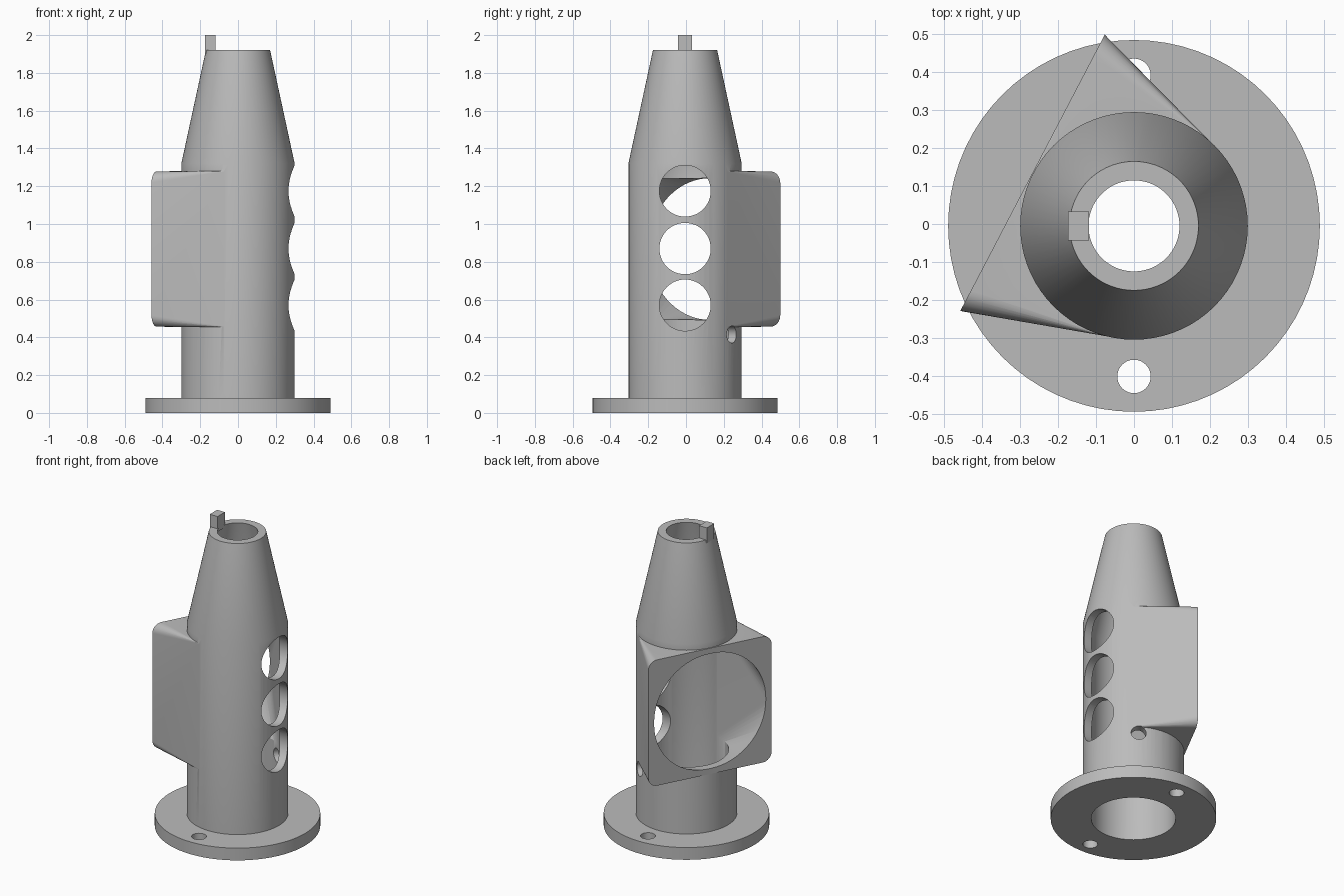
import bpy, bmesh, math
from mathutils import Matrix, Vector

cube = bpy.data.objects.get("Cube")
if cube:
    bpy.data.objects.remove(cube, do_unlink=True)

grey = bpy.data.materials.new("plain grey")
grey.use_nodes = True
colour = (0.5, 0.5, 0.5, 1)
grey.diffuse_color = colour
grey.node_tree.nodes["Principled BSDF"].inputs["Base Color"].default_value = colour

SIDES = 72
OFFSET = Vector((0, -0.005, 0))
LOW, HIGH = 0.455, 1.28          # housing height range
MID = (LOW + HIGH) / 2
FACING = math.radians(152.4)     # direction the open housing faces


def finish(name, bm):
    bmesh.ops.recalc_face_normals(bm, faces=bm.faces)
    bmesh.ops.translate(bm, verts=bm.verts, vec=OFFSET)
    mesh = bpy.data.meshes.new(name)
    bm.to_mesh(mesh)
    bm.free()
    mesh.materials.append(grey)
    obj = bpy.data.objects.new(name, mesh)
    bpy.context.collection.objects.link(obj)
    return obj


def turned(name, profile):
    """Solid of revolution from (radius, z) pairs, capped at both ends."""
    bm = bmesh.new()
    rings = [[bm.verts.new((r * math.cos(i * math.tau / SIDES),
                            r * math.sin(i * math.tau / SIDES), z))
              for i in range(SIDES)] for r, z in profile]
    for a, b in zip(rings, rings[1:]):
        for i in range(SIDES):
            j = (i + 1) % SIDES
            bm.faces.new((a[i], a[j], b[j], b[i]))
    bm.faces.new(rings[0][::-1])
    bm.faces.new(rings[-1])
    return finish(name, bm)


def rod(name, start, end, radius):
    """Cylinder between two points."""
    start, end = Vector(start), Vector(end)
    axis = end - start
    bm = bmesh.new()
    turn = axis.to_track_quat('Z', 'Y').to_matrix().to_4x4()
    bmesh.ops.create_cone(bm, cap_ends=True, segments=48, radius1=radius,
                          radius2=radius, depth=axis.length,
                          matrix=Matrix.Translation((start + end) / 2) @ turn)
    return finish(name, bm)


def hull_to_tube(name, outline, distance, radius, low, high):
    """Hull of an upright outline (across, up) and a round tube section."""
    bm = bmesh.new()
    turn = Matrix.Rotation(FACING, 4, 'Z')
    for across, up in outline:
        bm.verts.new(turn @ Vector((distance, across, MID + up)))
    for i in range(SIDES):
        a = i * math.tau / SIDES
        for z in (low, high):
            bm.verts.new((radius * math.cos(a), radius * math.sin(a), z))
    result = bmesh.ops.convex_hull(bm, input=bm.verts)
    bmesh.ops.delete(bm, geom=[v for v in bm.verts if not v.link_faces], context='VERTS')
    bmesh.ops.dissolve_limit(bm, angle_limit=0.002, verts=bm.verts, edges=bm.edges)
    return finish(name, bm)


def combine(target, other, operation):
    mod = target.modifiers.new(other.name, 'BOOLEAN')
    mod.operation = operation
    mod.solver = 'EXACT'
    mod.object = other
    bpy.context.view_layer.objects.active = target
    bpy.ops.object.modifier_apply(modifier=mod.name)
    bpy.data.objects.remove(other, do_unlink=True)


# Flange, barrel and tapered nose
body = turned("barrel_and_flange", [(0.49, 0), (0.49, 0.08), (0.30, 0.08),
                                    (0.30, 1.32), (0.17, 1.92)])

# Square housing with rounded corners, blended into the barrel
half, corner = 0.411, 0.06
rounded = []
for k in range(4):
    cx = (half - corner) * (1 if k in (0, 3) else -1)
    cy = (half - corner) * (1 if k in (0, 1) else -1)
    for s in range(9):
        a = (k + s / 8) * math.pi / 2
        rounded.append((cx + corner * math.cos(a), cy + corner * math.sin(a)))
combine(body, hull_to_tube("housing", rounded, 0.302, 0.299, LOW, HIGH), 'UNION')

# Bore following the outside taper
combine(body, turned("bore", [(0.25, -0.1), (0.25, 1.32), (0.12, 1.92), (0.12, 2.1)]),
        'DIFFERENCE')

# Round opening narrowing into the bore
opening = [(0.375 * math.cos(i * math.tau / SIDES), 0.375 * math.sin(i * math.tau / SIDES))
           for i in range(SIDES)]
combine(body, hull_to_tube("opening", opening, 0.31, 0.2495, MID - 0.373, MID + 0.373),
        'DIFFERENCE')

# Three windows up the left side
for z in (0.57, 0.87, 1.175):
    combine(body, rod("window", (0.1, 0, z), (0.5, 0, z), 0.136), 'DIFFERENCE')

# Small drain hole under the housing
c, s = math.cos(math.radians(56)), math.sin(math.radians(56))
combine(body, rod("drain", (0.15 * c, 0.15 * s, 0.415), (0.45 * c, 0.45 * s, 0.415), 0.045),
        'DIFFERENCE')

# Bolt holes
for y in (-0.397, 0.397):
    combine(body, rod("bolt_hole", (0, y, -0.1), (0, y, 0.2), 0.044), 'DIFFERENCE')

# Locating tab on the rim
bm = bmesh.new()
bmesh.ops.create_cube(bm, size=1, matrix=Matrix.Translation((-0.146, 0, 1.95))
                      @ Matrix.Diagonal((0.056, 0.076, 0.1, 1)))
finish("rim_tab", bm)

# Smooth round surfaces, keep edges crisp
bpy.ops.object.select_all(action='DESELECT')
body.select_set(True)
bpy.context.view_layer.objects.active = body
bpy.ops.object.shade_smooth_by_angle(angle=math.radians(25))
